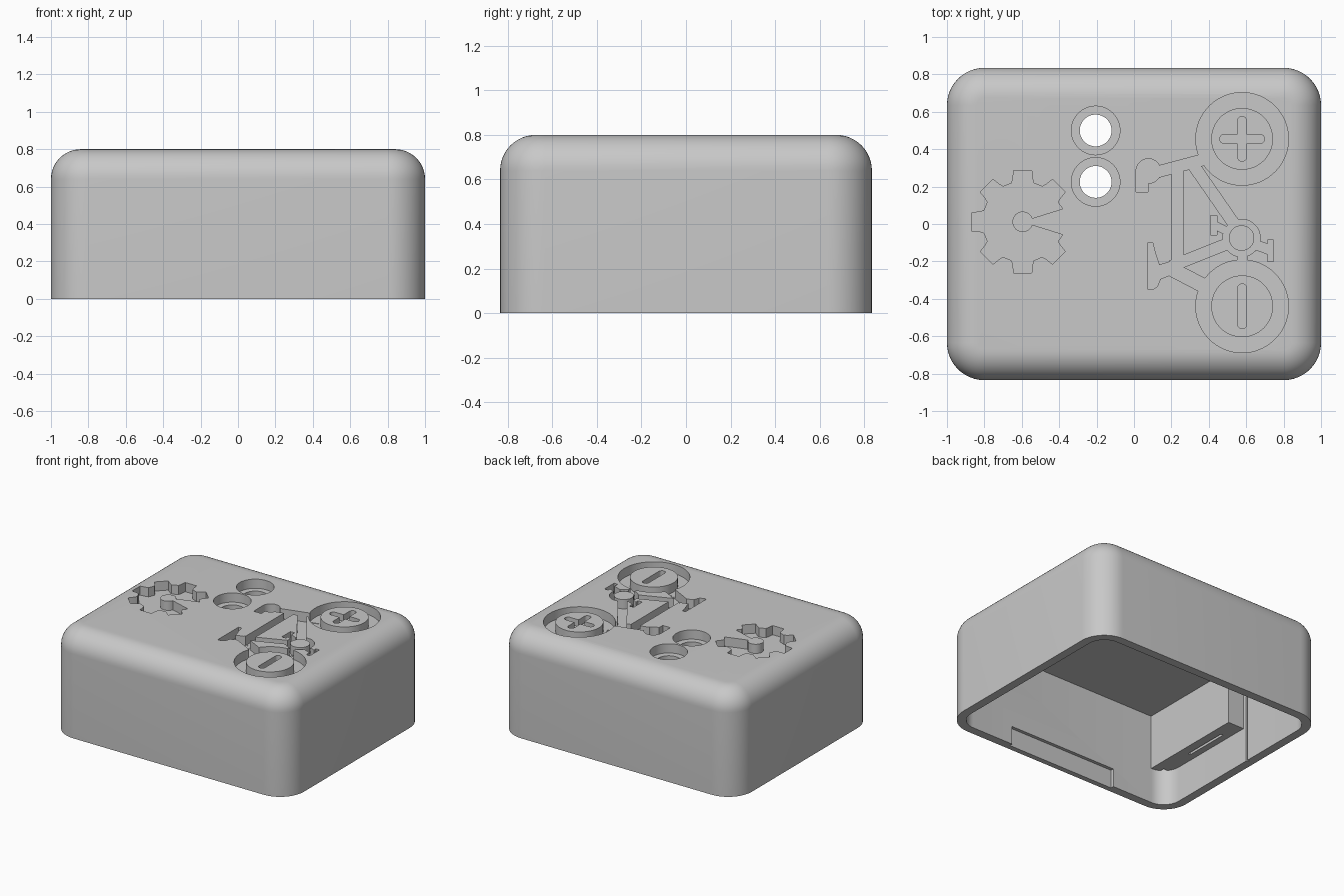
import bpy, bmesh
from math import sin, cos, pi, radians, hypot

cube = bpy.data.objects.get("Cube")
if cube:
    bpy.data.objects.remove(cube)

TOP, DEPTH = 0.8, 0.07
HX, HY = 1.0, 0.835

grey = bpy.data.materials.new("grey plastic")
grey.use_nodes = True
grey.diffuse_color = (0.58, 0.58, 0.58, 1)
grey.node_tree.nodes["Principled BSDF"].inputs["Base Color"].default_value = grey.diffuse_color


def loft(name, loops):
    """Skin a stack of equal-length point loops and cap both ends."""
    bm = bmesh.new()
    rings = [[bm.verts.new(p) for p in loop] for loop in loops]
    n = len(rings[0])
    for a, b in zip(rings, rings[1:]):
        for i in range(n):
            j = (i + 1) % n
            bm.faces.new((a[i], a[j], b[j], b[i]))
    bm.faces.new(rings[0])
    bm.faces.new(rings[-1])
    bmesh.ops.recalc_face_normals(bm, faces=bm.faces[:])
    mesh = bpy.data.meshes.new(name)
    bm.to_mesh(mesh)
    bm.free()
    mesh.materials.append(grey)
    obj = bpy.data.objects.new(name, mesh)
    bpy.context.collection.objects.link(obj)
    return obj


def prism(name, pts, z0, z1):
    return loft(name, [[(x, y, z) for x, y in pts] for z in (z0, z1)])


def rounded_rect(hx, hy, r, steps=12):
    pts = []
    for k, (sx, sy) in enumerate(((1, 1), (-1, 1), (-1, -1), (1, -1))):
        for i in range(steps + 1):
            a = (k + i / steps) * pi / 2
            pts.append((sx * (hx - r) + r * cos(a), sy * (hy - r) + r * sin(a)))
    return pts


def disc(x, y, r, n=64):
    return [(x + r * cos(2 * pi * i / n), y + r * sin(2 * pi * i / n)) for i in range(n)]


def rect(x0, x1, y0, y1):
    return [(x0, y0), (x1, y0), (x1, y1), (x0, y1)]


def bar(p, q, w):
    """Straight strip of width w from p to q."""
    dx, dy = q[0] - p[0], q[1] - p[1]
    s = w / 2 / hypot(dx, dy)
    nx, ny = -dy * s, dx * s
    return [(p[0] + nx, p[1] + ny), (q[0] + nx, q[1] + ny),
            (q[0] - nx, q[1] - ny), (p[0] - nx, p[1] - ny)]


def slot(x, y, half, w, upright):
    """Strip with round ends."""
    pts = []
    for i in range(18):
        a = 2 * pi * (i + 0.5) / 18
        u, v = w * cos(a), w * sin(a) + (half - w) * (1 if sin(a) > 0 else -1)
        pts.append((x + u, y + v) if upright else (x + v, y - u))
    return pts


def cut(target, pts, z0, z1):
    cutter = prism("cutter", pts, z0, z1)
    cutter.hide_render = True
    mod = target.modifiers.new("cut", 'BOOLEAN')
    mod.operation, mod.solver, mod.object = 'DIFFERENCE', 'EXACT', cutter
    bpy.context.view_layer.objects.active = target
    bpy.ops.object.modifier_apply(modifier=mod.name)
    bpy.data.objects.remove(cutter)


def smooth(obj):
    bpy.ops.object.select_all(action='DESELECT')
    obj.select_set(True)
    bpy.context.view_layer.objects.active = obj
    bpy.ops.object.shade_smooth_by_angle(angle=radians(30))


# Housing: rounded box with a filleted top edge
FILLET, CORNER = 0.16, 0.2
loops = [[(x, y, 0) for x, y in rounded_rect(HX, HY, CORNER)]]
for i in range(13):
    t = i / 12 * pi / 2
    d = FILLET * (1 - cos(t))
    z = TOP - FILLET + FILLET * sin(t)
    loops.append([(x, y, z) for x, y in rounded_rect(HX - d, HY - d, CORNER - d)])
housing = loft("housing", loops)

# Hollow underside, latch recess in the front wall, guide groove in the right wall
WALL = 0.065
cut(housing, rounded_rect(HX - WALL, HY - WALL, CORNER - WALL), -0.1, 0.685)
cut(housing, rect(-0.46, 0.45, -0.795, -0.7), -0.1, 0.14)
cut(housing, rect(-0.95, -0.9, 0.085, 0.105), -0.1, 0.6)

# Two counterbored holes
for y in (0.5, 0.225):
    cut(housing, disc(-0.205, y, 0.13), TOP - DEPTH, 1)
    cut(housing, disc(-0.205, y, 0.085), 0.5, 1.1)

# Gear recess, with hub and pointer left standing
gx, gy = -0.595, 0.012
gear = [(0.225, 18)]
for k in range(1, 8):
    for r, a in ((0.215, -16), (0.235, -13), (0.277, -10), (0.277, 10), (0.235, 13), (0.215, 16)):
        gear.append((r, 45 * k + a))
gear.append((0.225, 342))
gear += [(0.055, 340 - 16 * i) for i in range(21)]
cut(housing, [(gx + r * cos(radians(a)), gy + r * sin(radians(a))) for r, a in gear],
    TOP - DEPTH, 1)

# Bicycle recess
WX, PLUS_Y, MINUS_Y = 0.578, 0.455, -0.44
CRANK = (0.575, -0.075)
saddle = [(0.075, -0.1), (0.1, -0.1), (0.115, -0.16), (0.135, -0.22), (0.2, -0.2),
          (0.2, -0.27), (0.14, -0.295), (0.125, -0.335), (0.1, -0.35), (0.075, -0.35)]
bicycle = [
    disc(WX, PLUS_Y, 0.248), disc(WX, MINUS_Y, 0.248), disc(*CRANK, 0.1),
    saddle,
    bar((0.232, 0.295), (0.232, -0.235), 0.064),          # top tube
    bar((0.32, 0.31), (0.535, 0.0), 0.062),               # down tube
    bar((0.2, -0.225), (0.54, -0.09), 0.06),              # seat tube
    bar((0.19, -0.235), (0.41, -0.35), 0.075),            # seat stay
    bar((0.578, -0.15), (0.578, -0.24), 0.05),            # chain stay
    bar((0.1, 0.272), (0.42, 0.357), 0.06),               # fork
    disc(0.077, 0.283, 0.066, 32), rect(0.011, 0.075, 0.172, 0.285),   # handlebar
    rect(0.41, 0.445, -0.06, 0.045), bar((0.43, -0.005), (0.5, -0.04), 0.04),
    rect(0.715, 0.745, -0.2, -0.085), bar((0.65, -0.11), (0.73, -0.14), 0.05),
]
for i, shape in enumerate(bicycle):
    cut(housing, shape, TOP - DEPTH - i * 0.0004, 1 + i * 0.001)
smooth(housing)

# Raised wheel hubs and crank inside the recess
BASE = TOP - DEPTH - 0.02
plus_hub = prism("plus_wheel_hub", disc(WX, PLUS_Y, 0.165), BASE, TOP)
cut(plus_hub, slot(WX, PLUS_Y, 0.12, 0.025, True), TOP - 0.05, 1)
cut(plus_hub, slot(WX, PLUS_Y, 0.12, 0.025, False), TOP - 0.0505, 1.1)
minus_hub = prism("minus_wheel_hub", disc(WX, MINUS_Y, 0.165), BASE, TOP)
cut(minus_hub, slot(WX, MINUS_Y, 0.12, 0.025, True), TOP - 0.05, 1)
crank = prism("crank_disc", disc(*CRANK, 0.068, 40), BASE, TOP)

# Inner block hanging from the ceiling on the right side, slit underneath
block = prism("inner_block", rect(-0.945, -0.8, -0.72, 0.06), 0.27, 0.69)
cut(block, rect(-0.885, -0.865, -0.45, -0.1), 0.2, 0.31)
front_filler = prism("inner_block_front", rect(-0.87, -0.8, -0.775, -0.72), 0.27, 0.69)

for part in (plus_hub, minus_hub, crank, block, front_filler):
    smooth(part)
